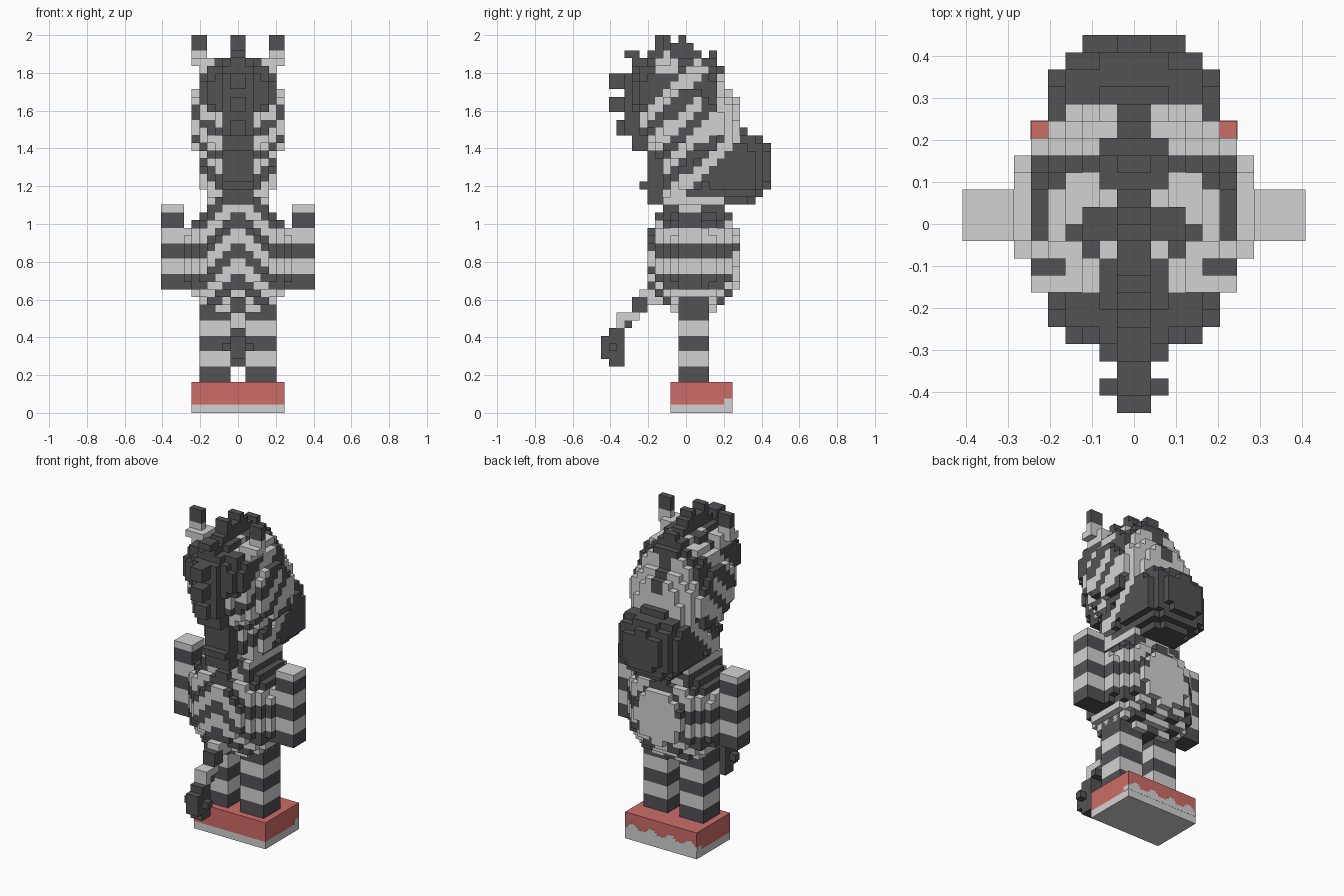
import bpy, bmesh
from mathutils import Vector

if "Cube" in bpy.data.objects:
    bpy.data.objects.remove(bpy.data.objects["Cube"], do_unlink=True)

V = 2 / 49  # block size


def material(name, rgb):
    m = bpy.data.materials.new(name)
    m.use_nodes = True
    m.diffuse_color = (*rgb, 1)
    m.node_tree.nodes["Principled BSDF"].inputs["Base Color"].default_value = (*rgb, 1)
    return m


MATS = [material("charcoal", (.086, .084, .093)),
        material("pale_grey", (.65, .65, .65)),
        material("brick_red", (.61, .152, .137))]
DARK, PALE, RED = range(3)


def make_object(name, bm):
    mesh = bpy.data.meshes.new(name)
    bm.to_mesh(mesh)
    bm.free()
    for m in MATS:
        mesh.materials.append(m)
    ob = bpy.data.objects.new(name, mesh)
    bpy.context.collection.objects.link(ob)
    return ob


def voxels(name, cells, rule):
    """Skin a set of blocks; rule(x, y, z) gives the colour of a block centre."""
    bm = bmesh.new()
    corners = {}

    def vert(p):
        if p not in corners:
            corners[p] = bm.verts.new(Vector(p) * V)
        return corners[p]

    for c in sorted(cells):
        colour = rule(c[0] + .5, c[1] + .5, c[2] + .5)
        for axis in range(3):
            for side in (0, 1):
                n = list(c)
                n[axis] += 2 * side - 1
                if tuple(n) in cells:
                    continue
                quad = []
                for a, b in ((0, 0), (1, 0), (1, 1), (0, 1)):
                    p = list(c)
                    p[axis] += side
                    p[(axis + 1) % 3] += a
                    p[(axis + 2) % 3] += b
                    quad.append(vert(tuple(p)))
                face = bm.faces.new(quad if side else quad[::-1])
                face.material_index = colour
    return make_object(name, bm)


def block(x0, x1, y0, y1, z0, z1):
    return {(x, y, z) for x in range(x0, x1) for y in range(y0, y1) for z in range(z0, z1)}


def blob(centre, radii, power=2.3):
    """Blocks inside a rounded box, in world units."""
    return {c for c in block(-11, 11, -12, 12, 0, 50)
            if sum(abs(((c[i] + .5) * V - centre[i]) / radii[i]) ** power for i in range(3)) <= 1}


def box(name, x0, x1, y0, y1, z0, z1, colour):
    """Plain box, in world units."""
    bm = bmesh.new()
    bmesh.ops.create_cube(bm, size=1)
    for v in bm.verts:
        v.co = ((x0 + x1) / 2 + v.co.x * (x1 - x0), (y0 + y1) / 2 + v.co.y * (y1 - y0),
                (z0 + z1) / 2 + v.co.z * (z1 - z0))
    for f in bm.faces:
        f.material_index = colour
    return make_object(name, bm)


def bands(name, x0, x1, y0, y1, heights):
    """Post of stacked stripes that alternate dark and pale, dark at the bottom."""
    bm = bmesh.new()
    corners = ((x0, y0), (x1, y0), (x1, y1), (x0, y1))
    rings = [[bm.verts.new((x * V, y * V, h * V)) for x, y in corners] for h in heights]
    bm.faces.new(rings[0][::-1]).material_index = DARK
    bm.faces.new(rings[-1]).material_index = len(heights) % 2
    for i in range(len(rings) - 1):
        for k in range(4):
            j = (k + 1) % 4
            f = bm.faces.new((rings[i][k], rings[i][j], rings[i + 1][j], rings[i + 1][k]))
            f.material_index = i % 2
    return make_object(name, bm)


# Base: pale sole, red upper, drips around the toe
W, Y0, Y1 = 6 * V, -2 * V, 6 * V
SOLE, DRIP, T = .045, .075, .001
box("sole", -W, W, Y0, Y1, 0, SOLE, PALE)
box("base_upper", -W, W, Y0, Y1, SOLE, 4 * V, RED)
box("toe_trim", -W, W, Y1, Y1 + T, SOLE, DRIP, PALE)
for i in range(4):
    x = (i - 1.5) * .13
    for half, low, high in ((.034, DRIP, DRIP + .014), (.02, DRIP + .014, DRIP + .026)):
        box("toe_drip", x - half, x + half, Y1, Y1 + T, low, high, PALE)
for s, side in ((1, "left"), (-1, "right")):
    a, b = sorted((s * W, s * (W + T)))
    box(side + "_toe_trim", a, b, Y1 - .045, Y1 + T, SOLE, DRIP, PALE)

    # Legs and arms
    a, b = sorted((s, s * 5))
    bands(side + "_leg", a, b, -1, 3, (4, 6, 8, 10, 12, 15))
    a, b = sorted((s * 7, s * 10))
    bands(side + "_arm", a, b, -1, 2, (16, 18, 20, 22, 24, 26, 27))

    # Ears: thin dark tip on a wider pale root
    a, b = sorted((s * 4, s * 6))
    c, d = sorted((s * 3, s * 5))
    ear = block(a, b, -3, -2, 45, 49) | block(a, b, -4, -2, 45, 46) | block(c, d, -4, -1, 44, 46)
    voxels(side + "_ear", ear, lambda x, y, z: DARK if z > 47 else PALE)


# Body: chevrons in the middle, level stripes on the sides, pale belly
def body_colour(x, y, z):
    if y > 3 and (x / 3.2) ** 2 + ((z - 20.3) / 4.2) ** 2 < 1:
        return PALE
    rise = max(0, 5 - abs(x)) * .9
    return DARK if (z - rise) % 4 < 2 else PALE


body = blob((0, .04, .82), (.298, .25, .30)) | block(-4, 4, -3, 5, 25, 28)
voxels("body", body, body_colour)


# Head: neck, skull, forehead and muzzle with slanted stripes
def head_colour(x, y, z):
    y, z = y * V, z * V
    slant = z - .9 * y
    if y > .285 or slant < 1.11:
        return DARK
    # Narrow bridge line, then the eyes
    if abs(x) < 1 and z > 1.58:
        return DARK
    if abs(x) > 3 and .1 < y < .165 and 1.62 < z < 1.76:
        return DARK
    if y > .15 and z > 1.47:
        return PALE
    return PALE if ((slant - 1.22) / .18 + .25) % 1 < .5 else DARK


head = (blob((0, 0, 1.58), (.25, .25, .30)) | blob((0, .02, 1.26), (.20, .17, .2), 2)
        | blob((0, .08, 1.52), (.25, .215, .25)) | blob((0, .235, 1.30), (.215, .215, .2), 2.6))
voxels("head", head, head_colour)

# Mane: cap of hair, ragged strip down the neck, crest and forelock
mane = blob((0, -.17, 1.70), (.21, .14, .17), 2.2)
for z, z_end, back in ((27, 29, -5), (29, 30, -6), (30, 34, -5), (34, 36, -7), (36, 38, -9),
                       (38, 39, -8), (39, 41, -10), (41, 42, -8), (42, 44, -10), (44, 45, -7)):
    mane |= block(-2, 2, max(back, -8), 0, z, z_end) | block(-1, 1, back, 0, z, z_end)
mane |= block(-1, 1, -7, -4, 44, 46) | block(-1, 1, -8, -6, 46, 47) | block(-1, 1, -5, 2, 46, 47)
mane |= block(-2, 2, -4, 4, 44, 46) | block(-1, 1, -4, 1, 47, 48)
mane |= block(-1, 1, -4, -3, 48, 49) | block(-1, 1, -1, 0, 48, 49)
mane |= block(-2, 2, 0, 5, 41, 45) | block(-3, 3, 2, 4, 43, 45) | block(-1, 1, 3, 4, 46, 47)
voxels("mane", mane, lambda x, y, z: DARK)

# Tail: stepped striped cord with a dark tuft
tail = (block(-1, 1, -6, -3, 14, 16) | block(-1, 1, -7, -5, 13, 15)
        | block(-1, 1, -9, -6, 12, 13) | block(-1, 1, -9, -7, 11, 12))
voxels("tail", tail, lambda x, y, z: DARK if 13 < z < 15 and y < -5 or z < 12 and y > -8 else PALE)
tuft = block(-1, 1, -11, -8, 7, 10) | block(-1, 1, -10, -8, 6, 11) | block(-2, 2, -10, -9, 8, 9)
voxels("tail_tuft", tuft, lambda x, y, z: DARK)
